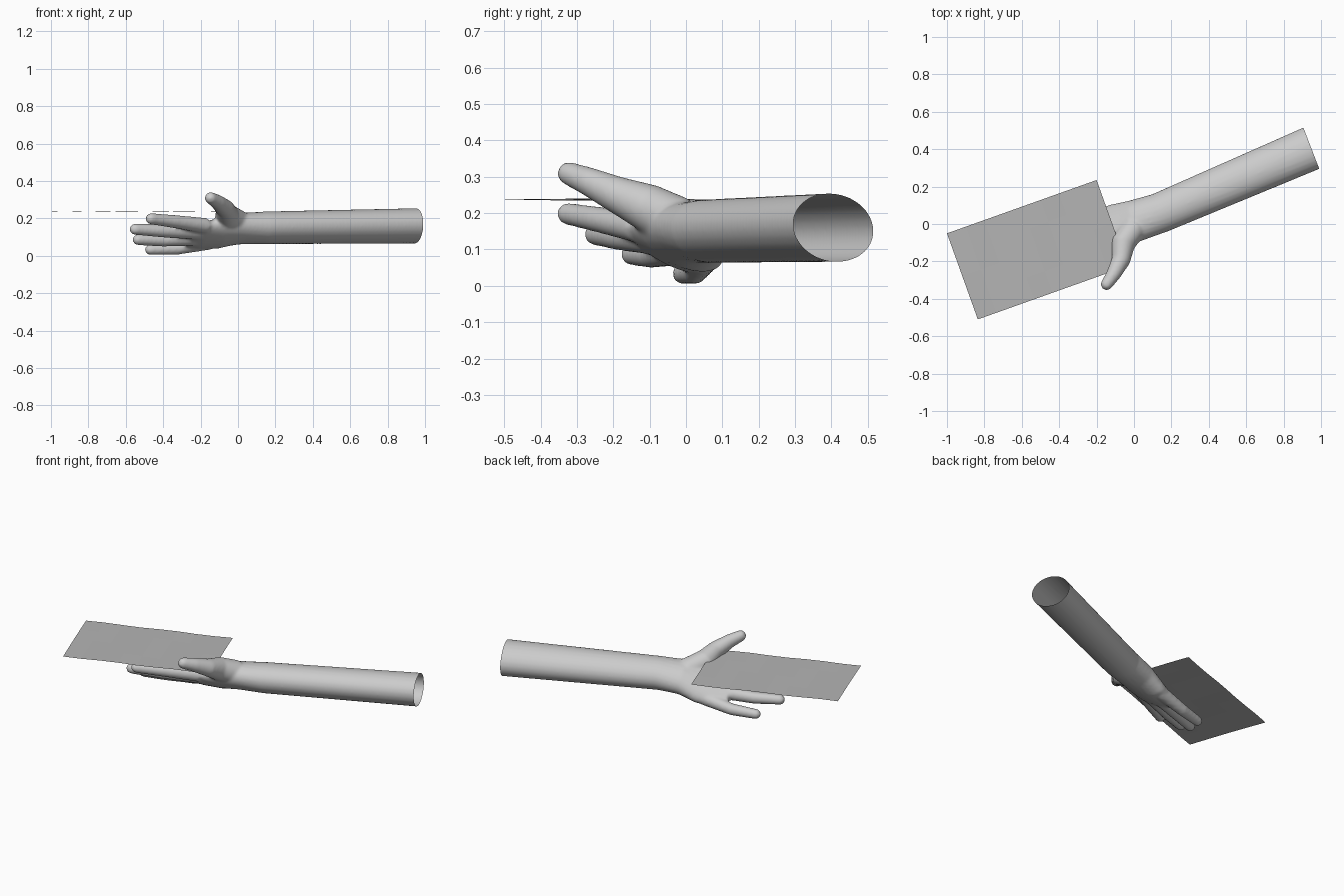
import bpy
import bmesh
import math
from mathutils import Vector

cube = bpy.data.objects.get("Cube")
if cube:
    bpy.data.objects.remove(cube, do_unlink=True)

Z = Vector((0, 0, 1))
SIDES = 24


def material(name, grey):
    mat = bpy.data.materials.new(name)
    mat.use_nodes = True
    colour = (grey, grey, grey, 1)
    mat.diffuse_color = colour
    mat.node_tree.nodes["Principled BSDF"].inputs["Base Color"].default_value = colour
    return mat


def add_object(name, bm, mat):
    mesh = bpy.data.meshes.new(name)
    bm.to_mesh(mesh)
    bm.free()
    mesh.materials.append(mat)
    obj = bpy.data.objects.new(name, mesh)
    bpy.context.collection.objects.link(obj)
    return obj


def loft(bm, sections):
    """Closed tube through (centre, half width, half height, tilt) sections."""
    rings = []
    centres = [Vector(s[0]) for s in sections]
    last = len(sections) - 1
    for i, (_, wide, high, tilt) in enumerate(sections):
        axis = (centres[min(i + 1, last)] - centres[max(i - 1, 0)]).normalized()
        side = Z.cross(axis).normalized()
        up = axis.cross(side)
        t = math.radians(tilt)
        major = side * math.cos(t) + up * math.sin(t)
        minor = up * math.cos(t) - side * math.sin(t)
        ring = []
        for k in range(SIDES):
            a = math.tau * k / SIDES
            ring.append(bm.verts.new(centres[i] + major * wide * math.cos(a)
                                     + minor * high * math.sin(a)))
        rings.append(ring)
    for r, s in zip(rings, rings[1:]):
        for k in range(SIDES):
            n = (k + 1) % SIDES
            bm.faces.new((r[k], r[n], s[n], s[k]))
    bm.faces.new(rings[0][::-1])
    bm.faces.new(rings[-1])


def digit(bm, joints):
    """Round finger through (x, y, z, radius) joints with a domed tip."""
    sections = [(Vector(j[:3]), j[3], j[3], 0) for j in joints]
    tip, r = sections[-1][0], joints[-1][3]
    axis = (tip - sections[-2][0]).normalized()
    for step in (20, 40, 60, 80):
        a = math.radians(step)
        rr = r * math.cos(a)
        sections.append((tip + axis * r * math.sin(a), rr, rr, 0))
    loft(bm, sections)


skin = material("light grey skin", 0.6)
paper = material("mid grey paper", 0.46)

# Forearm, wrist and palm
bm = bmesh.new()
loft(bm, [
    ((1.04, 0.443, 0.16), 0.12, 0.093, 12),
    ((0.948, 0.405, 0.16), 0.12, 0.093, 12),
    ((0.14, 0.06, 0.15), 0.109, 0.086, 12),
    ((0.0, 0.015, 0.145), 0.117, 0.08, 20),
    ((-0.1, -0.015, 0.122), 0.132, 0.067, 27),
    ((-0.2, -0.05, 0.108), 0.133, 0.047, 28),
    ((-0.26, -0.073, 0.107), 0.11, 0.032, 28),
])

# Thumb and fingers
digit(bm, [(0.0, -0.02, 0.175, 0.07), (-0.06, -0.105, 0.215, 0.066),
           (-0.07, -0.195, 0.253, 0.05), (-0.11, -0.27, 0.288, 0.039),
           (-0.146, -0.322, 0.309, 0.032)])
digit(bm, [(-0.17, -0.13, 0.16, 0.042), (-0.34, -0.245, 0.183, 0.035),
           (-0.465, -0.325, 0.198, 0.03)])
digit(bm, [(-0.2, -0.09, 0.127, 0.042), (-0.4, -0.185, 0.133, 0.035),
           (-0.55, -0.25, 0.142, 0.03)])
digit(bm, [(-0.2, -0.03, 0.095, 0.04), (-0.4, -0.095, 0.083, 0.034),
           (-0.535, -0.15, 0.086, 0.029)])
digit(bm, [(-0.15, 0.05, 0.073, 0.04), (-0.33, 0.025, 0.038, 0.033),
           (-0.47, -0.01, 0.033, 0.028)])
bmesh.ops.recalc_face_normals(bm, faces=bm.faces)
arm = add_object("arm_and_hand", bm, skin)

# Fuse the parts into one soft skin
fuse = arm.modifiers.new("fuse", "REMESH")
fuse.mode = "VOXEL"
fuse.voxel_size = 0.008
soften = arm.modifiers.new("soften", "SMOOTH")
soften.factor = 0.5
soften.iterations = 8
graph = bpy.context.evaluated_depsgraph_get()
fused = bpy.data.meshes.new_from_object(arm.evaluated_get(graph))
arm.modifiers.clear()

# Cut the sleeve end open
bm = bmesh.new()
bm.from_mesh(fused)
bmesh.ops.bisect_plane(bm, geom=bm.verts[:] + bm.edges[:] + bm.faces[:],
                       plane_co=(0.948, 0.405, 0.16), plane_no=(0.933, 0.36, 0),
                       clear_outer=True)
for face in bm.faces:
    face.smooth = True
    face.material_index = 0
bm.to_mesh(fused)
bm.free()
arm.data = fused
if not fused.materials:
    fused.materials.append(skin)

# Thin, slightly wavy sheet resting in the hand
bm = bmesh.new()
corner = Vector((-1.0, -0.05, 0.238))
along = Vector((0.8, 0.285, -0.003))
across = Vector((0.165, -0.46, 0))
NU, NV = 8, 4
grid = []
for i in range(NU + 1):
    row = []
    for j in range(NV + 1):
        wave = 0.002 * math.sin(i * 1.7 + j * 0.9)
        row.append(bm.verts.new(corner + along * i / NU + across * j / NV + Z * wave))
    grid.append(row)
for i in range(NU):
    for j in range(NV):
        bm.faces.new((grid[i][j], grid[i][j + 1], grid[i + 1][j + 1], grid[i + 1][j]))
add_object("paper_sheet", bm, paper)
